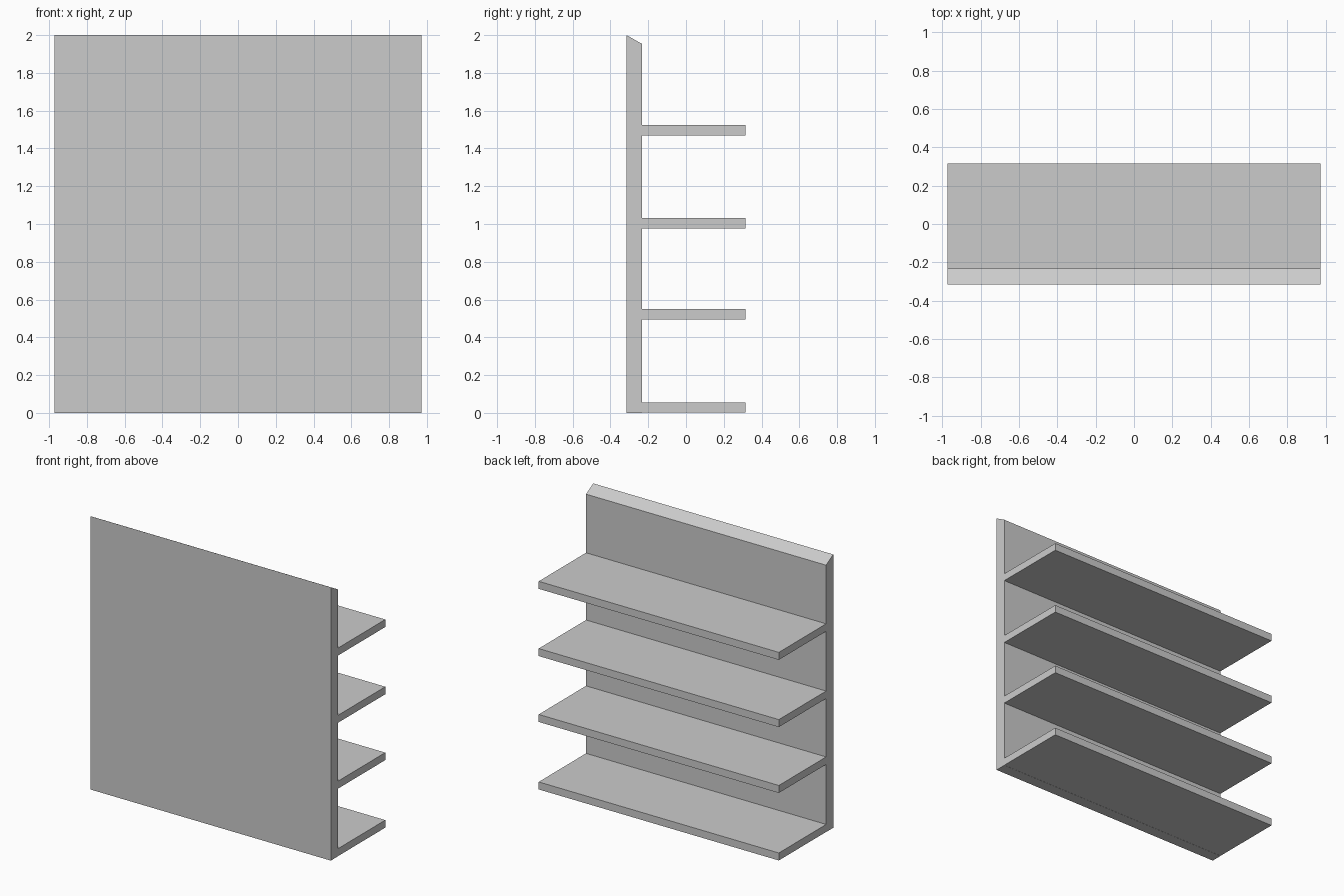
import bpy

if "Cube" in bpy.data.objects:
    bpy.data.objects.remove(bpy.data.objects["Cube"])

HALF_WIDTH = 0.972
BACK, PANEL_FRONT, SHELF_EDGE = -0.315, -0.232, 0.315
SHELF_THICKNESS = 0.055


def extrude_profile(name, profile):
    """Extrude a (y, z) outline across the full width along x."""
    n = len(profile)
    verts = [(x, y, z) for x in (-HALF_WIDTH, HALF_WIDTH) for y, z in profile]
    faces = [tuple(reversed(range(n))), tuple(range(n, 2 * n))]
    faces += [(i, (i + 1) % n, n + (i + 1) % n, n + i) for i in range(n)]
    mesh = bpy.data.meshes.new(name)
    mesh.from_pydata(verts, [], faces)
    mesh.update()
    obj = bpy.data.objects.new(name, mesh)
    bpy.context.collection.objects.link(obj)
    return obj


# Upright panel with a sloping top edge
extrude_profile("back_panel", [
    (BACK, 0), (PANEL_FRONT, 0), (PANEL_FRONT, 1.953), (BACK, 2.0)])

# Four shelves projecting from the panel
for i, z in enumerate((0.001, 0.495, 0.977, 1.469)):
    top = z + SHELF_THICKNESS
    extrude_profile(f"shelf_{i + 1}", [
        (PANEL_FRONT, z), (SHELF_EDGE, z), (SHELF_EDGE, top), (PANEL_FRONT, top)])
